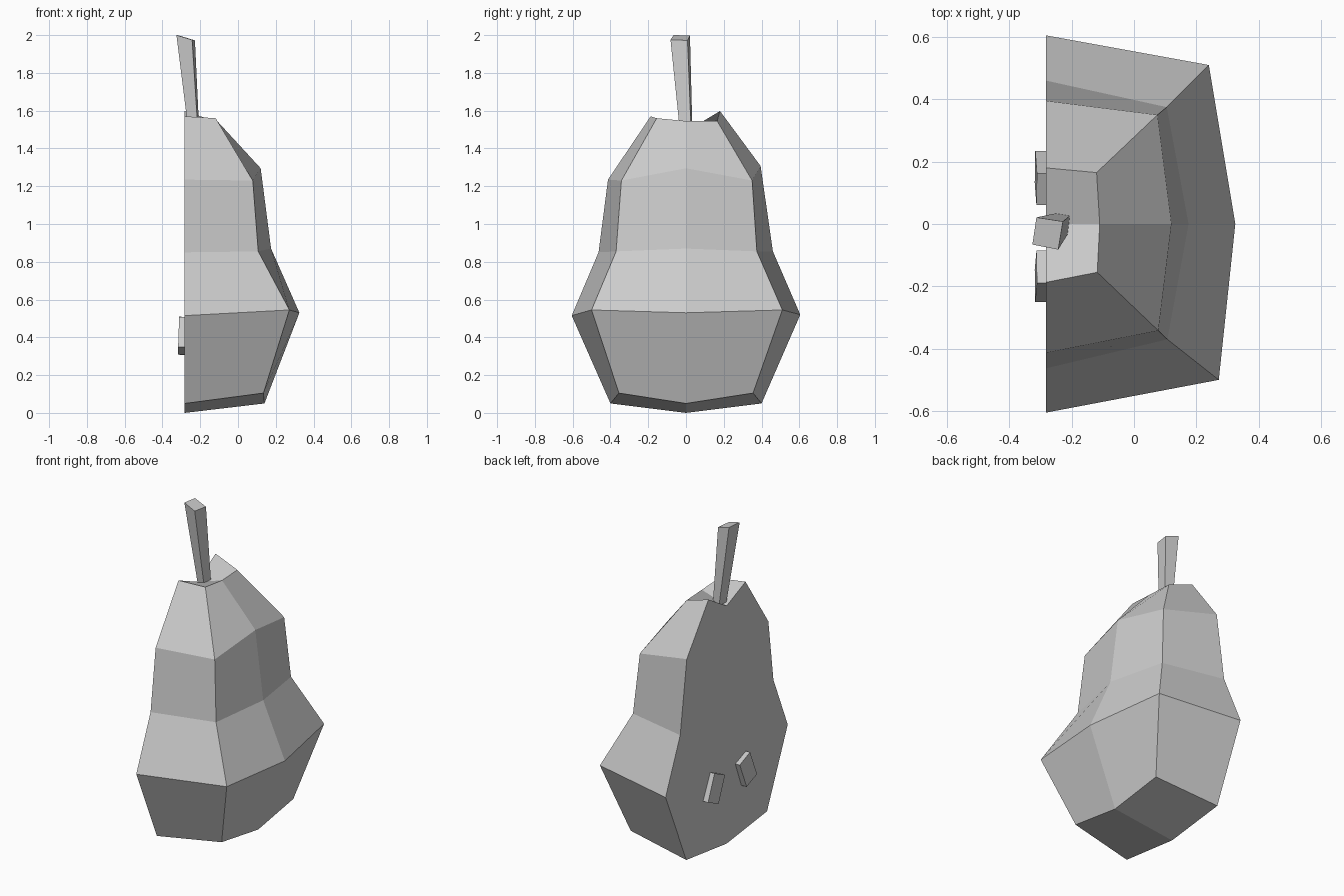
import bpy, bmesh, math
from mathutils import Matrix

if "Cube" in bpy.data.objects:
    bpy.data.objects.remove(bpy.data.objects["Cube"])

CUT = -0.282  # plane where the pear is sliced


def make_object(name, bm):
    bmesh.ops.recalc_face_normals(bm, faces=bm.faces[:])
    mesh = bpy.data.meshes.new(name)
    bm.to_mesh(mesh)
    bm.free()
    obj = bpy.data.objects.new(name, mesh)
    bpy.context.collection.objects.link(obj)
    return obj


# Half pear: five-point half rings from front cut edge round to back cut edge
rings = [
    [(CUT, -.40, .05), (.135, -.355, .105), (.14, 0, .05), (.135, .355, .105), (CUT, .40, .05)],
    [(CUT, -.605, .515), (.272, -.50, .545), (.325, 0, .53), (.24, .51, .545), (CUT, .605, .52)],
    [(CUT, -.463, .85), (.107, -.37, .855), (.175, 0, .87), (.105, .375, .855), (CUT, .46, .855)],
    [(CUT, -.413, 1.235), (.078, -.342, 1.23), (.12, 0, 1.295), (.075, .35, 1.23), (CUT, .395, 1.307)],
    [(CUT, -.187, 1.57), (-.118, -.155, 1.56), (-.11, 0, 1.545), (-.12, .165, 1.545), (CUT, .18, 1.598)],
]
bm = bmesh.new()
loops = [[bm.verts.new(p) for p in ring] for ring in rings]
for low, high in zip(loops, loops[1:]):
    for i in range(4):
        bm.faces.new((low[i], low[i + 1], high[i + 1], high[i]))
base = bm.verts.new((CUT, 0, 0))
dip = bm.verts.new((CUT, 0, 1.49))
for centre, ring in ((base, loops[0]), (dip, loops[-1])):
    bm.faces.new((centre, ring[0], ring[1], ring[2]))
    bm.faces.new((centre, ring[2], ring[3], ring[4]))
# Flat sliced face
bm.faces.new([base] + [r[0] for r in loops] + [dip] + [r[-1] for r in reversed(loops)])
make_object("pear_half", bm)

# Stem: four-sided, leaning and widening upward
bm = bmesh.new()
lower = [(-.262, -.024, 1.49), (-.212, -.032, 1.49), (-.205, .027, 1.49), (-.252, .034, 1.49)]
upper = [(-.326, -.066, 2.0), (-.243, -.082, 1.975), (-.228, .008, 1.972), (-.313, .021, 1.998)]
a = [bm.verts.new(p) for p in lower]
b = [bm.verts.new(p) for p in upper]
for i in range(4):
    j = (i + 1) % 4
    bm.faces.new((a[i], a[j], b[j], b[i]))
bm.faces.new(a)
bm.faces.new(b)
make_object("stem", bm)

# Seeds: tilted blocks standing slightly proud of the sliced face
for name, y, tilt in (("seed_back", .147, 25), ("seed_front", -.168, -21)):
    bm = bmesh.new()
    bmesh.ops.create_cube(bm, size=1)
    bm.transform(Matrix.Translation((-.294, y, .408))
                 @ Matrix.Rotation(math.radians(2), 4, 'Y')
                 @ Matrix.Rotation(math.radians(tilt), 4, 'X')
                 @ Matrix.Diagonal((.042, .112, .17, 1)))
    make_object(name, bm)
